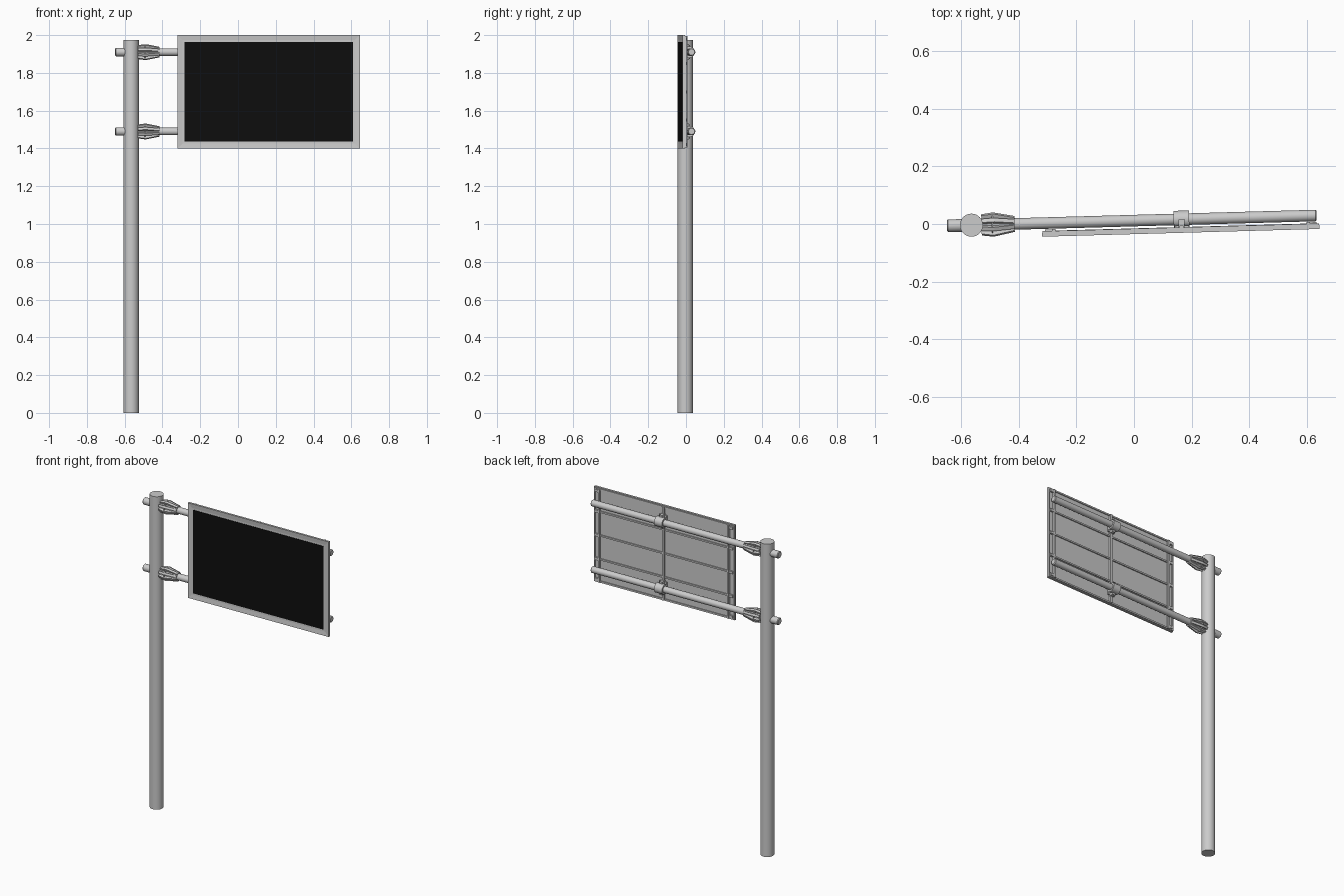
import bpy, bmesh, math
from mathutils import Matrix, Vector

if "Cube" in bpy.data.objects:
    bpy.data.objects.remove(bpy.data.objects["Cube"])

PX, PY = -0.565, -0.004            # pole axis
# the sign assembly is swung slightly about the pole; local y = 0 is the arm axis
SWING = Matrix.Translation((PX, PY, 0)) @ Matrix.Rotation(math.radians(1.6), 4, 'Z') @ Matrix.Translation((-PX, 0, 0))


def finish(name, bm, swing=True, smooth=False):
    bmesh.ops.recalc_face_normals(bm, faces=bm.faces)
    me = bpy.data.meshes.new(name)
    bm.to_mesh(me)
    bm.free()
    ob = bpy.data.objects.new(name, me)
    bpy.context.collection.objects.link(ob)
    if swing:
        ob.matrix_world = SWING
    if smooth:
        bpy.ops.object.select_all(action='DESELECT')
        ob.select_set(True)
        bpy.context.view_layer.objects.active = ob
        bpy.ops.object.shade_smooth_by_angle(angle=math.radians(35))
    return ob


def add_box(bm, x, y, z):
    m = Matrix.Translation(((x[0]+x[1])/2, (y[0]+y[1])/2, (z[0]+z[1])/2)) @ \
        Matrix.Diagonal((x[1]-x[0], y[1]-y[0], z[1]-z[0], 1))
    bmesh.ops.create_cube(bm, size=1, matrix=m)


def box(name, x, y, z):
    bm = bmesh.new()
    add_box(bm, x, y, z)
    return finish(name, bm)


def turned(bm, profile, z, seg=32):
    """Solid of revolution about the arm axis from (x, radius) points."""
    rings = [[bm.verts.new((x, r*math.cos(2*math.pi*i/seg), z + r*math.sin(2*math.pi*i/seg)))
              for i in range(seg)] for x, r in profile]
    for a, b in zip(rings, rings[1:]):
        for i in range(seg):
            j = (i+1) % seg
            bm.faces.new((a[i], a[j], b[j], b[i]))
    bm.faces.new(rings[0])
    bm.faces.new(rings[-1])


def add_fin(bm, profile, z, angle, thick):
    """Flat rib standing out from the arm axis."""
    out = Vector((0, math.cos(angle), math.sin(angle)))
    side = Vector((0, -math.sin(angle), math.cos(angle))) * thick/2
    faces = [[bm.verts.new(Vector((x, 0, z)) + out*r + side*s) for x, r in profile] for s in (-1, 1)]
    bm.faces.new(faces[0])
    bm.faces.new(faces[1])
    n = len(profile)
    for i in range(n):
        j = (i+1) % n
        bm.faces.new((faces[0][i], faces[0][j], faces[1][j], faces[1][i]))


# pole
bm = bmesh.new()
bmesh.ops.create_cone(bm, cap_ends=True, segments=32, radius1=0.04, radius2=0.04, depth=1.975,
                      matrix=Matrix.Translation((PX, PY, 1.975/2)))
finish("pole", bm, swing=False, smooth=True)

for level, z in (("upper", 1.91), ("lower", 1.49)):
    # long arm tube
    bm = bmesh.new()
    turned(bm, [(-0.53, 0.02), (0.631, 0.02), (0.635, 0.016)], z)
    finish(level + "_arm", bm, smooth=True)
    # stub passing through the pole
    bm = bmesh.new()
    turned(bm, [(-0.65, 0.018), (-0.646, 0.022), (-0.53, 0.022)], z)
    finish(level + "_stub", bm, smooth=True)
    # ribbed coupling
    bm = bmesh.new()
    turned(bm, [(-0.53, 0.026), (-0.49, 0.027), (-0.415, 0.023)], z)
    finish(level + "_coupling", bm, smooth=True)
    bm = bmesh.new()
    for i in range(8):
        a = math.pi/4*(i+0.5)
        add_fin(bm, [(-0.53, 0.015), (-0.53, 0.037), (-0.495, 0.042), (-0.485, 0.042),
                     (-0.415, 0.027), (-0.415, 0.015)], z, a, 0.014)
    finish(level + "_coupling_ribs", bm)
    bm = bmesh.new()
    turned(bm, [(-0.495, 0.036), (-0.49, 0.036)], z)
    finish(level + "_coupling_ring", bm, smooth=True)
    # clamp holding the sign's centre bar
    bm = bmesh.new()
    turned(bm, [(0.138, 0.03), (0.192, 0.03)], z)
    finish(level + "_clamp", bm, smooth=True)
    bm = bmesh.new()
    add_box(bm, (0.155, 0.175), (-0.036, 0), (z-0.042, z+0.042))
    add_box(bm, (0.14, 0.19), (-0.03, -0.022), (z-0.036, z+0.036))
    finish(level + "_clamp_bracket", bm)

# sign frame with a recessed opening
bm = bmesh.new()
add_box(bm, (-0.321, 0.644), (-0.047, -0.034), (1.40, 2.0))
bm.faces.ensure_lookup_table()
front = min(bm.faces, key=lambda f: f.calc_center_median().y)
bmesh.ops.inset_region(bm, faces=[front], thickness=0.037)
bmesh.ops.translate(bm, verts=front.verts, vec=(0, 0.003, 0))
finish("sign_frame", bm)

# black display
screen = box("display", (-0.284, 0.607), (-0.0465, -0.043), (1.437, 1.963))
mat = bpy.data.materials.new("black")
mat.diffuse_color = (0.004, 0.004, 0.004, 1)
mat.use_nodes = True
mat.node_tree.nodes["Principled BSDF"].inputs["Base Color"].default_value = mat.diffuse_color
screen.data.materials.append(mat)

# rear vertical rails
for name, x, w in (("inner_rail", -0.28, 0.012), ("centre_rail", 0.165, 0.014), ("outer_rail", 0.605, 0.012)):
    box(name, (x-w/2, x+w/2), (-0.035, -0.022), (1.405, 1.995))

# rear edge strips and cross bars
bm = bmesh.new()
for z in (1.409, 1.991):
    add_box(bm, (-0.317, 0.64), (-0.035, -0.028), (z-0.005, z+0.005))
for x in (-0.315, 0.638):
    add_box(bm, (x-0.004, x+0.004), (-0.035, -0.028), (1.405, 1.995))
finish("rear_rim", bm)
bm = bmesh.new()
for z in (1.55, 1.70, 1.85):
    add_box(bm, (-0.28, 0.605), (-0.035, -0.027), (z-0.005, z+0.005))
finish("rear_cross_bars", bm)

# small fixing lugs along both edges
bm = bmesh.new()
for x in (-0.298, 0.622):
    for z in (1.42, 1.55, 1.70, 1.85, 1.98):
        add_box(bm, (x-0.012, x+0.012), (-0.035, -0.023), (z-0.008, z+0.008))
finish("fixing_lugs", bm)
